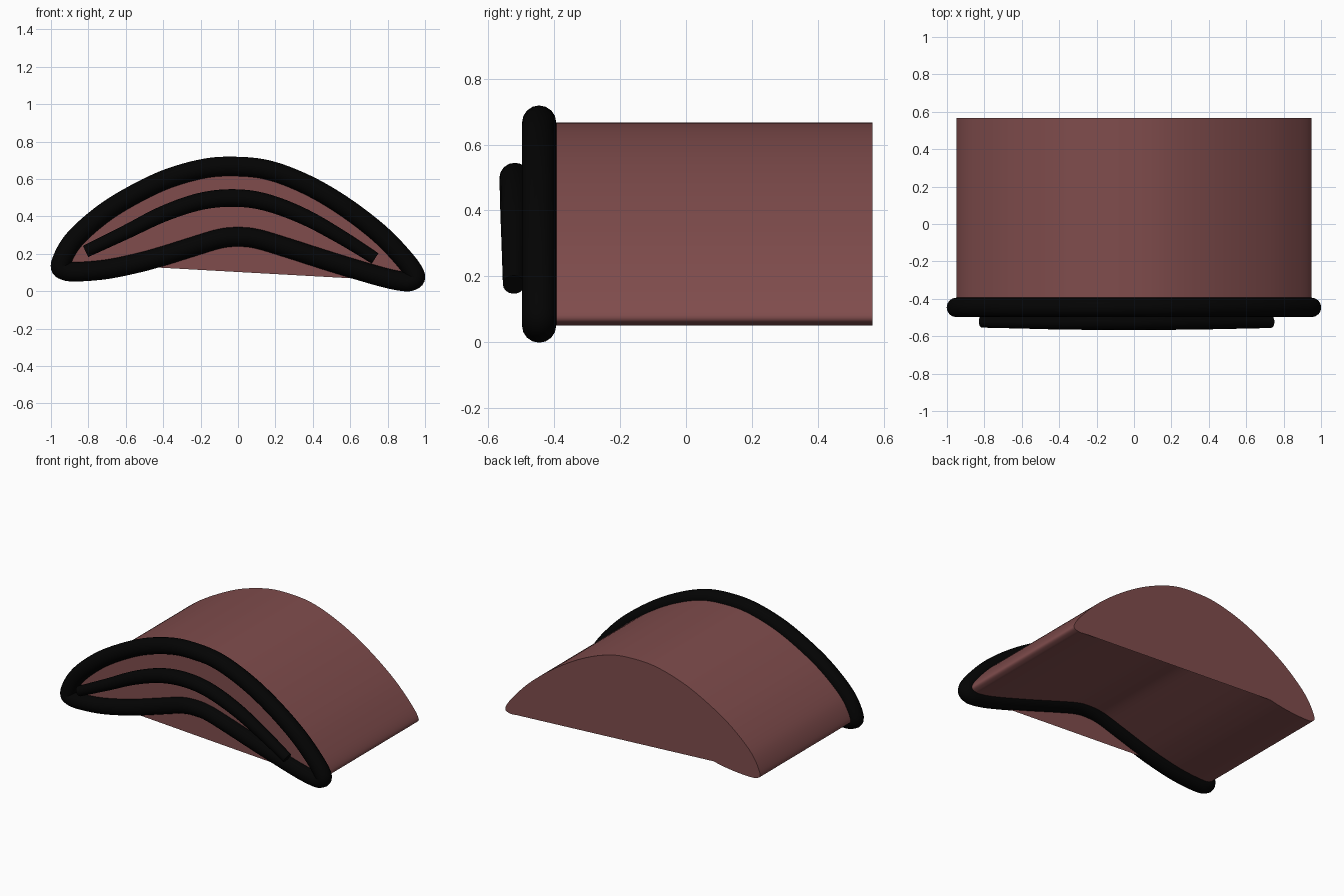
import bpy
from mathutils import Vector

if "Cube" in bpy.data.objects:
    bpy.data.objects.remove(bpy.data.objects["Cube"])

STEPS = 7          # samples between neighbouring control points
FRONT, BACK = -0.446, 0.567


def material(name, rgb):
    m = bpy.data.materials.new(name)
    m.diffuse_color = (*rgb, 1)
    m.use_nodes = True
    m.node_tree.nodes["Principled BSDF"].inputs["Base Color"].default_value = m.diffuse_color
    return m


def spline(pts, closed):
    """Smooth Catmull-Rom curve through the control points."""
    p = [Vector(q) for q in pts]
    n = len(p)
    get = (lambda i: p[i % n]) if closed else (lambda i: p[max(0, min(n - 1, i))])
    out = []
    for i in range(n if closed else n - 1):
        a, b, c, d = (get(i + k) for k in (-1, 0, 1, 2))
        for s in range(STEPS):
            t = s / STEPS
            out.append(0.5 * (2 * b + (c - a) * t + (2 * a - 5 * b + 4 * c - d) * t * t
                              + (3 * b - a - 3 * c + d) * t ** 3))
    if not closed:
        out.append(p[-1])
    return out


def tube(name, pts, closed, mat):
    """Round tube through (x, y, z, radius) points."""
    cu = bpy.data.curves.new(name, 'CURVE')
    cu.dimensions = '3D'
    cu.bevel_depth = 1.0
    cu.bevel_resolution = 6
    cu.use_fill_caps = True
    sp = cu.splines.new('POLY')
    sp.points.add(len(pts) - 1)
    for v, (x, y, z, r) in zip(sp.points, pts):
        v.co = (x, y, z, 1)
        v.radius = r
    sp.use_cyclic_u = closed
    ob = bpy.data.objects.new(name, cu)
    bpy.context.collection.objects.link(ob)
    cu.materials.append(mat)
    bpy.ops.object.select_all(action='DESELECT')
    ob.select_set(True)
    bpy.context.view_layer.objects.active = ob
    bpy.ops.object.convert(target='MESH')
    bpy.ops.object.shade_smooth_by_angle(angle=0.8)
    return ob


brown = material("brown", (0.215, 0.073, 0.073))
black = material("black", (0.001, 0.001, 0.001))

# Crescent outline (x, z): over the top left to right, back along the bottom
outline_ctrl = [
    (-0.948, 0.145), (-0.885, 0.265), (-0.75, 0.392), (-0.6, 0.492), (-0.4, 0.592),
    (-0.2, 0.652), (-0.04, 0.667), (0.15, 0.65), (0.35, 0.578), (0.55, 0.465),
    (0.75, 0.314), (0.89, 0.17), (0.948, 0.083), (0.925, 0.054), (0.87, 0.054),
    (0.75, 0.081), (0.5, 0.156), (0.25, 0.236), (0.1, 0.28), (0, 0.29), (-0.1, 0.28),
    (-0.25, 0.235), (-0.4, 0.188), (-0.53, 0.152), (-0.7, 0.117), (-0.85, 0.104),
    (-0.925, 0.11)]
outline = spline(outline_ctrl, True)
n = len(outline)

# Body: extruded crescent wall, end caps bridge the hollow underside
verts = [(p.x, y, p.y) for y in (FRONT, BACK) for p in outline]
faces = [(i, (i + 1) % n, n + (i + 1) % n, n + i) for i in range(n)]
cap = [p for i, p in enumerate(outline) if not 14 * STEPS < i < 23 * STEPS + 3]
k = len(cap)
verts += [(p.x, y, p.y) for y in (FRONT, BACK) for p in cap]
faces.append(tuple(2 * n + i for i in reversed(range(k))))
faces.append(tuple(2 * n + k + i for i in range(k)))
me = bpy.data.meshes.new("crescent_body")
me.from_pydata(verts, [], faces)
for f in me.polygons:
    f.use_smooth = f.index < n
me.materials.append(brown)
bpy.context.collection.objects.link(bpy.data.objects.new("crescent_body", me))

# Rim tube around the front outline
tube("front_rim", [(p.x, FRONT, p.y, 0.052) for p in outline], True, black)

# Arched middle bar, thinner toward its ends
bar = spline([
    (-0.815, -0.521, 0.212, 0.033), (-0.6, -0.521, 0.315, 0.038), (-0.4, -0.521, 0.413, 0.043),
    (-0.2, -0.52, 0.48, 0.046), (-0.02, -0.52, 0.498, 0.047), (0.15, -0.52, 0.475, 0.046),
    (0.35, -0.521, 0.4, 0.043), (0.55, -0.522, 0.29, 0.038), (0.733, -0.523, 0.175, 0.033)], False)
tube("middle_bar", bar, False, black)
